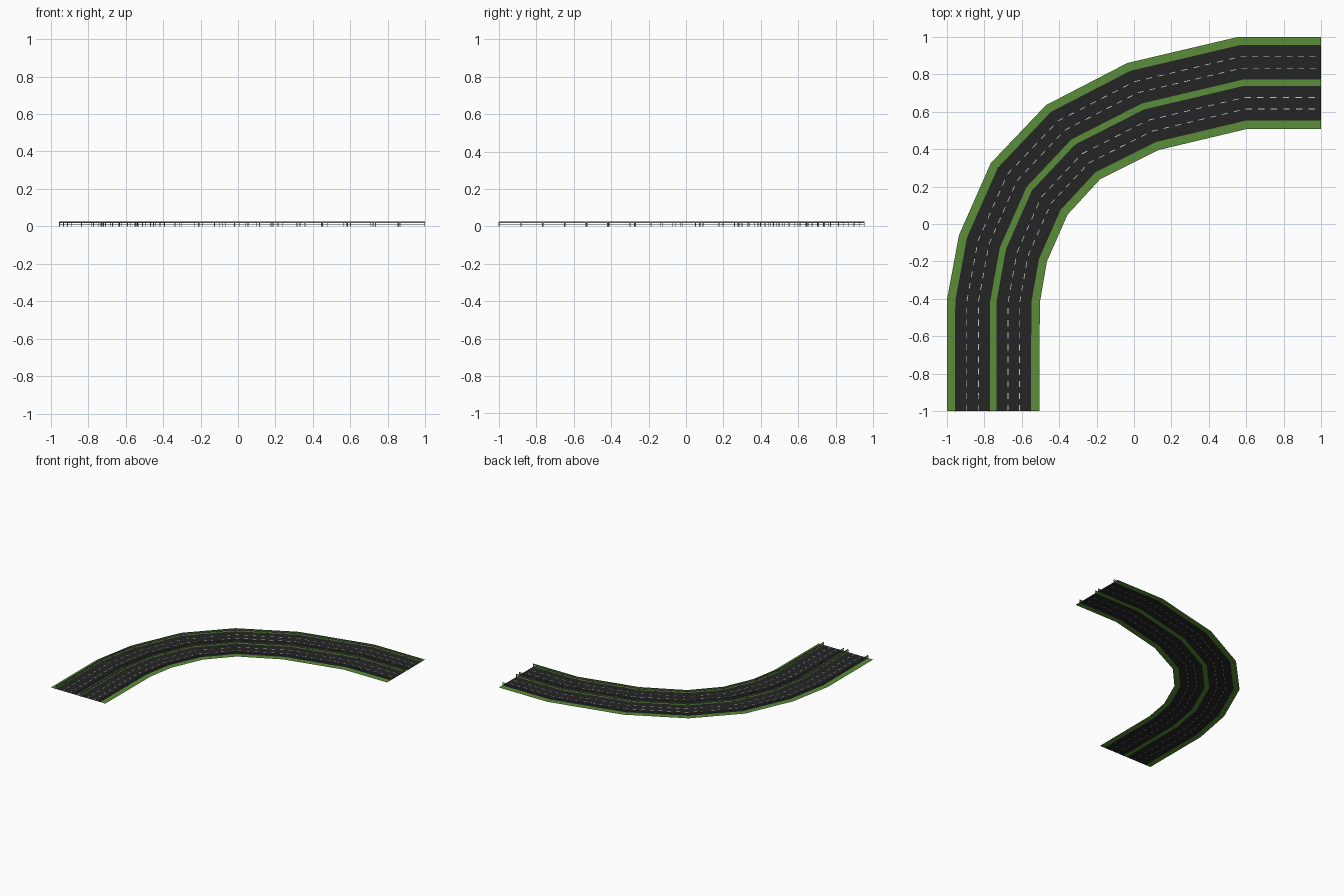
import bpy, bmesh
from mathutils import Vector

if "Cube" in bpy.data.objects:
    bpy.data.objects.remove(bpy.data.objects["Cube"])

# Mitred corner points of the outer and inner borders of the curve
OUTER = [(-1, -1), (-1, -.41), (-.935, -.06), (-.765, .325),
         (-.47, .635), (-.035, .86), (.56, 1), (1, 1)]
INNER = [(-.505, -1), (-.503, -.42), (-.465, -.2), (-.355, .05),
         (-.18, .24), (.13, .395), (.605, .508), (1, .508)]
WIDTH = 0.494


def material(name, rgb):
    m = bpy.data.materials.new(name)
    m.diffuse_color = (*rgb, 1)
    m.use_nodes = True
    m.node_tree.nodes["Principled BSDF"].inputs["Base Color"].default_value = m.diffuse_color
    return m


GRASS = material("grass", (.1, .27, .04))
ASPHALT = material("asphalt", (.018, .018, .018))
PAINT = material("paint", (.8, .8, .8))
STEEL = material("steel", (.25, .25, .25))


def line(d):
    """Path at distance d from the outer border."""
    return [Vector((*a, 0)).lerp(Vector((*b, 0)), d / WIDTH)
            for a, b in zip(OUTER, INNER)]


def finish(name, bm, mats):
    me = bpy.data.meshes.new(name)
    bm.normal_update()
    bm.to_mesh(me)
    bm.free()
    for m in mats:
        me.materials.append(m)
    ob = bpy.data.objects.new(name, me)
    bpy.context.collection.objects.link(ob)
    return ob


def add_strip(bm, d0, d1, dash=None):
    """Flat ribbon; with dash set, pieces alternate between material 1 and 0."""
    a, b = line(d0), line(d1)
    for i in range(len(a) - 1):
        n = 1
        if dash:
            n = 2 * max(1, round((a[i + 1] - a[i]).length / dash))
        for k in range(n):
            s, t = k / n, (k + 1) / n
            pts = [a[i].lerp(a[i + 1], s), b[i].lerp(b[i + 1], s),
                   b[i].lerp(b[i + 1], t), a[i].lerp(a[i + 1], t)]
            f = bm.faces.new([bm.verts.new(p) for p in pts])
            f.material_index = 1 if dash and k % 2 == 0 else 0


def add_rail(bm, d, half, z0, z1):
    """Rectangular bar swept along the path."""
    up0, up1 = Vector((0, 0, z0)), Vector((0, 0, z1))
    rings = [[bm.verts.new(p) for p in (a + up0, b + up0, b + up1, a + up1)]
             for a, b in zip(line(d - half), line(d + half))]
    for r, s in zip(rings, rings[1:]):
        for k in range(4):
            j = (k + 1) % 4
            bm.faces.new((r[k], s[k], s[j], r[j]))
    bm.faces.new(rings[0])
    bm.faces.new(rings[-1][::-1])


def add_post(bm, p, size, height):
    v = bmesh.ops.create_cube(bm, size=1)["verts"]
    for q in v:
        q.co = Vector((p.x + q.co.x * size, p.y + q.co.y * size,
                       (q.co.z + .5) * height))


# Grass verges and median
for name, d0, d1 in (("outer_verge", 0, .045), ("median", .23, .264),
                     ("inner_verge", .449, WIDTH)):
    bm = bmesh.new()
    add_strip(bm, d0, d1)
    finish(name, bm, [GRASS])

# Carriageways: three lanes split by two dashed lines
LINE = .002
for name, d0, d1 in (("outer_carriageway", .045, .23),
                     ("inner_carriageway", .264, .449)):
    bm = bmesh.new()
    lane = (d1 - d0) / 3
    c1, c2 = d0 + lane, d0 + 2 * lane
    add_strip(bm, d0, c1 - LINE)
    add_strip(bm, c1 + LINE, c2 - LINE)
    add_strip(bm, c2 + LINE, d1)
    for c in (c1, c2):
        add_strip(bm, c - LINE, c + LINE, dash=.065)
    finish(name, bm, [ASPHALT, PAINT])

# Guard rails along every carriageway edge
for n, d in enumerate((.047, .228, .266, .447), 1):
    bm = bmesh.new()
    add_rail(bm, d, .002, .019, .025)
    add_rail(bm, d, .0015, .010, .013)
    path = line(d)
    for a, b in zip(path, path[1:]):
        count = max(1, round((b - a).length / .125))
        for k in range(count):
            add_post(bm, a.lerp(b, k / count), .004, .022)
    add_post(bm, path[-1].lerp(path[-2], .005), .004, .022)
    bmesh.ops.recalc_face_normals(bm, faces=bm.faces[:])
    finish(f"guard_rail_{n}", bm, [STEEL])
